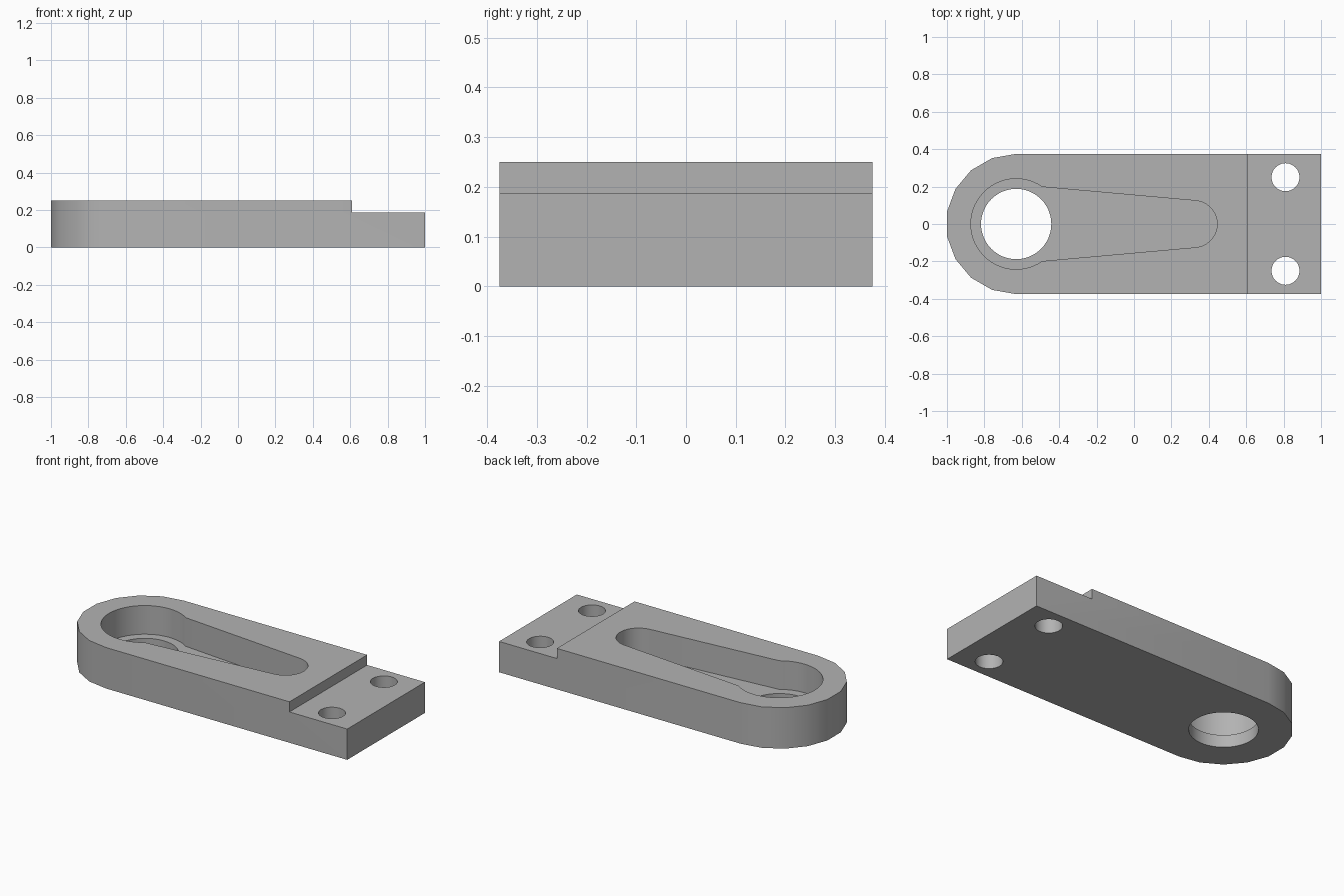
import bpy, bmesh
from math import cos, sin, radians

cube = bpy.data.objects.get("Cube")
if cube:
    bpy.data.objects.remove(cube, do_unlink=True)

EYE_X = -0.63      # centre of the rounded end
HEIGHT = 0.25
FLOOR = 0.075      # floor of the pocket

grey = bpy.data.materials.new("plain_grey")
grey.use_nodes = True
colour = (0.45, 0.45, 0.45, 1)
grey.diffuse_color = colour
grey.node_tree.nodes["Principled BSDF"].inputs["Base Color"].default_value = colour


def arc(cx, cy, r, start, end, steps):
    angles = [radians(start + (end - start) * i / steps) for i in range(steps + 1)]
    return [(cx + r * cos(a), cy + r * sin(a)) for a in angles]


def prism(name, outline, z0, z1):
    """Extrude a counter-clockwise outline from z0 to z1."""
    bm = bmesh.new()
    face = bm.faces.new([bm.verts.new((x, y, z0)) for x, y in outline])
    top = bmesh.ops.extrude_face_region(bm, geom=[face])["geom"]
    bmesh.ops.translate(bm, vec=(0, 0, z1 - z0),
                        verts=[v for v in top if isinstance(v, bmesh.types.BMVert)])
    bmesh.ops.recalc_face_normals(bm, faces=bm.faces)
    mesh = bpy.data.meshes.new(name)
    bm.to_mesh(mesh)
    bm.free()
    mesh.materials.append(grey)
    obj = bpy.data.objects.new(name, mesh)
    bpy.context.collection.objects.link(obj)
    return obj


def hole(name, x, y, r, steps):
    return prism(name, arc(x, y, r, 0, 360, steps)[:-1], -0.1, HEIGHT + 0.1)


# Plate with one rounded end
plate = prism("mounting_plate",
              [(1, -0.375), (1, 0.375)] + arc(EYE_X, 0, 0.375, 90, 270, 9),
              0, HEIGHT)

# Step, keyhole pocket, eye hole and the two bolt holes
cutters = [
    prism("step_cutter", [(0.61, -1), (2, -1), (2, 1), (0.61, 1)], 0.188, 1),
    prism("pocket_cutter",
          arc(EYE_X, 0, 0.242, 55, 305, 40) + arc(0.32, 0, 0.125, -85, 85, 20),
          FLOOR, 1),
    hole("eye_cutter", EYE_X, 0, 0.188, 48),
]
cutters += [hole("bolt_cutter", 0.81, side * 0.25, 0.075, 24) for side in (-1, 1)]

bpy.context.view_layer.objects.active = plate
for cutter in cutters:
    mod = plate.modifiers.new(cutter.name, "BOOLEAN")
    mod.operation = "DIFFERENCE"
    mod.solver = "EXACT"
    mod.object = cutter
    bpy.ops.object.modifier_apply(modifier=mod.name)
    bpy.data.objects.remove(cutter, do_unlink=True)

# Fit the rounded tip exactly to x = -1
for v in plate.data.vertices:
    if v.co.x < -0.98:
        v.co.x = -1

bpy.ops.object.select_all(action="DESELECT")
plate.select_set(True)
bpy.ops.object.shade_smooth_by_angle(angle=radians(30))
